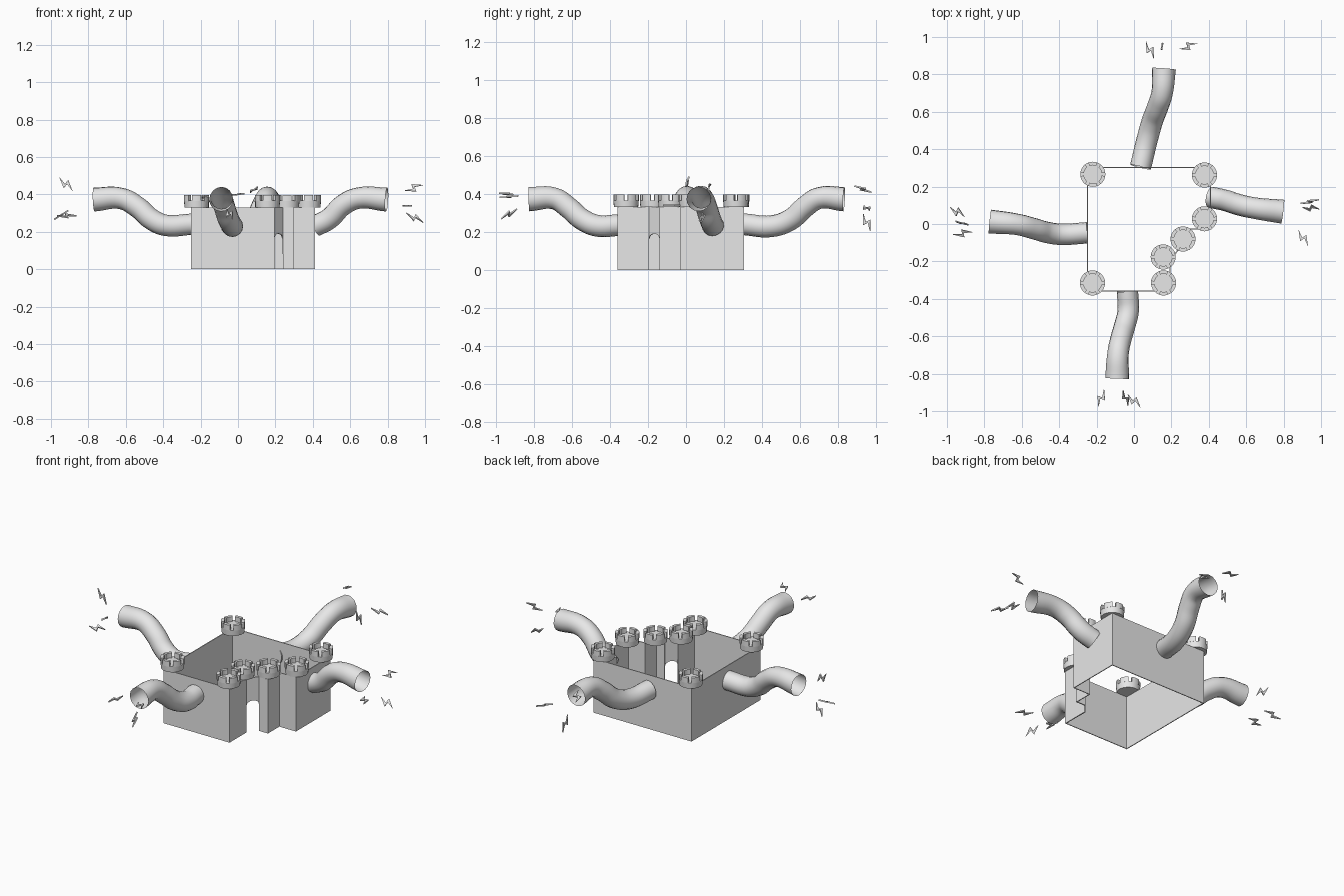
import bpy, bmesh, math
from mathutils import Vector

if "Cube" in bpy.data.objects:
    bpy.data.objects.remove(bpy.data.objects["Cube"])

stone = bpy.data.materials.new("light_grey")
stone.diffuse_color = (0.8, 0.8, 0.8, 1)
stone.use_nodes = True
stone.node_tree.nodes["Principled BSDF"].inputs["Base Color"].default_value = stone.diffuse_color

WALL_H = 0.33


def add_mesh(name, bm):
    bmesh.ops.recalc_face_normals(bm, faces=bm.faces)
    me = bpy.data.meshes.new(name)
    bm.to_mesh(me)
    bm.free()
    me.materials.append(stone)
    ob = bpy.data.objects.new(name, me)
    bpy.context.collection.objects.link(ob)
    return ob


def smooth(ob):
    bpy.ops.object.select_all(action='DESELECT')
    ob.select_set(True)
    bpy.context.view_layer.objects.active = ob
    bpy.ops.object.shade_smooth_by_angle(angle=math.radians(40))


# Thin curtain wall with a stepped corner, open above and below
outline = [(0.24, -0.14), (0.30, -0.14), (0.30, -0.03), (0.412, -0.03), (0.412, 0.304),
           (-0.25, 0.304), (-0.25, -0.36), (0.195, -0.36), (0.195, -0.195)]
bm = bmesh.new()
low = [bm.verts.new((x, y, 0)) for x, y in outline]
high = [bm.verts.new((x, y, WALL_H)) for x, y in outline]
for i in range(len(outline) - 1):
    bm.faces.new((low[i], low[i + 1], high[i + 1], high[i]))
# Panel with an arched doorway across the diagonal corner
a, b = Vector((*outline[-1], 0)), Vector((*outline[0], 0))
arch = []
for i in range(9):
    t = math.pi * i / 8
    p = a.lerp(b, 0.5 - 0.5 * math.cos(t))
    arch.append(bm.verts.new((p.x, p.y, 0.165 + 0.025 * math.sin(t))))
bm.faces.new([high[-1]] + arch + [high[0]])
bmesh.ops.remove_doubles(bm, verts=bm.verts, dist=1e-5)
bm.normal_update()
me = bpy.data.meshes.new("curtain_wall")
bm.to_mesh(me)
bm.free()
me.materials.append(stone)
wall = bpy.data.objects.new("curtain_wall", me)
bpy.context.collection.objects.link(wall)
mod = wall.modifiers.new("thickness", 'SOLIDIFY')
mod.thickness = 0.007
mod.offset = -1


# Round turret tops with six merlons each
def turret(name, cx, cy, r=0.067, merlons=6):
    bm = bmesh.new()
    floor_z, top_z = WALL_H + 0.036, WALL_H + 0.066
    base = bmesh.ops.create_cone(bm, cap_ends=True, segments=24, radius1=r * 0.95, radius2=r,
                                 depth=floor_z - WALL_H)
    bmesh.ops.translate(bm, verts=base["verts"], vec=(cx, cy, (floor_z + WALL_H) / 2))
    for k in range(merlons):
        mid = math.tau * (k + 0.5) / merlons
        half = math.tau / merlons * 0.36
        rows = []
        for j in range(5):
            t = mid - half + 2 * half * j / 4
            rows.append([bm.verts.new((cx + q * math.cos(t), cy + q * math.sin(t), z))
                         for q, z in ((r * 0.72, floor_z - 0.002), (r, floor_z - 0.002),
                                      (r, top_z), (r * 0.72, top_z))])
        for p, q in zip(rows, rows[1:]):
            for s in range(4):
                bm.faces.new((p[s], p[(s + 1) % 4], q[(s + 1) % 4], q[s]))
        bm.faces.new(rows[0])
        bm.faces.new(rows[-1])
    smooth(add_mesh(name, bm))


for i, (x, y) in enumerate([(-0.22, 0.266), (0.377, 0.262), (0.377, 0.028), (0.262, -0.08),
                            (0.156, -0.176), (0.158, -0.315), (-0.222, -0.315)]):
    turret(f"turret_{i + 1}", x, y)


# Curved hollow pipes leaving each side, slightly flared at the mouth
def pipe(name, points, r=0.057):
    cu = bpy.data.curves.new(name, 'CURVE')
    cu.dimensions = '3D'
    cu.bevel_depth = r
    cu.bevel_resolution = 6
    cu.resolution_u = 6
    cu.use_fill_caps = False
    sp = cu.splines.new('BEZIER')
    sp.bezier_points.add(len(points) - 1)
    for i, (bp, co) in enumerate(zip(sp.bezier_points, points)):
        bp.co = co
        bp.handle_left_type = bp.handle_right_type = 'AUTO'
        bp.radius = 1.12 if i == len(points) - 1 else 1.0
    cu.materials.append(stone)
    ob = bpy.data.objects.new(name, cu)
    bpy.context.collection.objects.link(ob)
    bpy.ops.object.select_all(action='DESELECT')
    ob.select_set(True)
    bpy.context.view_layer.objects.active = ob
    bpy.ops.object.convert(target='MESH')
    smooth(bpy.context.view_layer.objects.active)


pipe("left_pipe", [(-0.25, -0.047, 0.24), (-0.39, -0.055, 0.235), (-0.46, -0.046, 0.265),
                   (-0.535, -0.025, 0.33), (-0.625, -0.002, 0.378), (-0.77, 0.013, 0.372)])
pipe("right_pipe", [(0.41, 0.143, 0.23), (0.485, 0.127, 0.268), (0.565, 0.102, 0.345),
                    (0.645, 0.085, 0.38), (0.795, 0.066, 0.372)])
pipe("back_pipe", [(0.035, 0.304, 0.24), (0.07, 0.45, 0.23), (0.098, 0.55, 0.265),
                   (0.128, 0.63, 0.335), (0.15, 0.70, 0.378), (0.16, 0.83, 0.372)])
pipe("front_pipe", [(-0.035, -0.36, 0.235), (-0.031, -0.465, 0.232), (-0.05, -0.545, 0.265),
                    (-0.07, -0.615, 0.325), (-0.085, -0.69, 0.375), (-0.09, -0.825, 0.372)])


# Flat zigzag sparks around each pipe mouth
def spark(name, centre, along, across):
    u = Vector(along).normalized()
    n = u.cross(Vector(across)).normalized()
    v = n.cross(u)
    shape = [(-0.050, 0.014), (0.000, -0.024), (0.005, 0.003), (0.050, -0.014),
             (0.000, 0.024), (-0.005, -0.003)]
    bm = bmesh.new()
    loops = [[bm.verts.new(Vector(centre) + u * p + v * q + n * h) for p, q in shape]
             for h in (-0.004, 0.004)]
    bm.faces.new(loops[0])
    bm.faces.new(loops[1])
    for i in range(6):
        j = (i + 1) % 6
        bm.faces.new((loops[0][i], loops[0][j], loops[1][j], loops[1][i]))
    add_mesh(name, bm)


sparks = {
    "left": [((-0.92, 0.005, 0.455), (0.85, -0.2, -0.5), (0.4, 0, 0.8)),
             ((-0.945, 0.065, 0.29), (0.8, -0.25, 0.5), (0.2, 0.9, 0.1)),
             ((-0.915, -0.05, 0.285), (0.8, 0.3, 0.1), (-0.3, 0.8, 0.4))],
    "right": [((0.94, 0.12, 0.435), (0.8, 0.25, 0.5), (-0.4, 0.2, 0.8)),
              ((0.945, 0.085, 0.275), (0.9, 0.1, -0.3), (0.2, 0.7, 0.7)),
              ((0.905, -0.075, 0.34), (0.7, -0.7, 0), (0.7, 0.7, 0))],
    "back": [((0.085, 0.93, 0.425), (0.6, -0.7, 0.35), (0.6, 0.6, 0.1)),
             ((0.15, 0.95, 0.25), (0.1, 0.5, -0.7), (0.1, 0.7, 0.5)),
             ((0.29, 0.95, 0.325), (0.8, 0.5, -0.2), (-0.4, 0.8, 0.2))],
    "front": [((-0.175, -0.93, 0.385), (0.5, 0.8, 0.1), (0.8, -0.5, 0.1)),
              ((-0.045, -0.93, 0.295), (0.4, -0.7, -0.3), (0.5, 0.3, 0.7)),
              ((0.0, -0.945, 0.4), (0.8, -0.5, 0.1), (0.4, 0.8, 0.1))],
}
for side, items in sparks.items():
    for i, item in enumerate(items):
        spark(f"{side}_spark_{i + 1}", *item)
